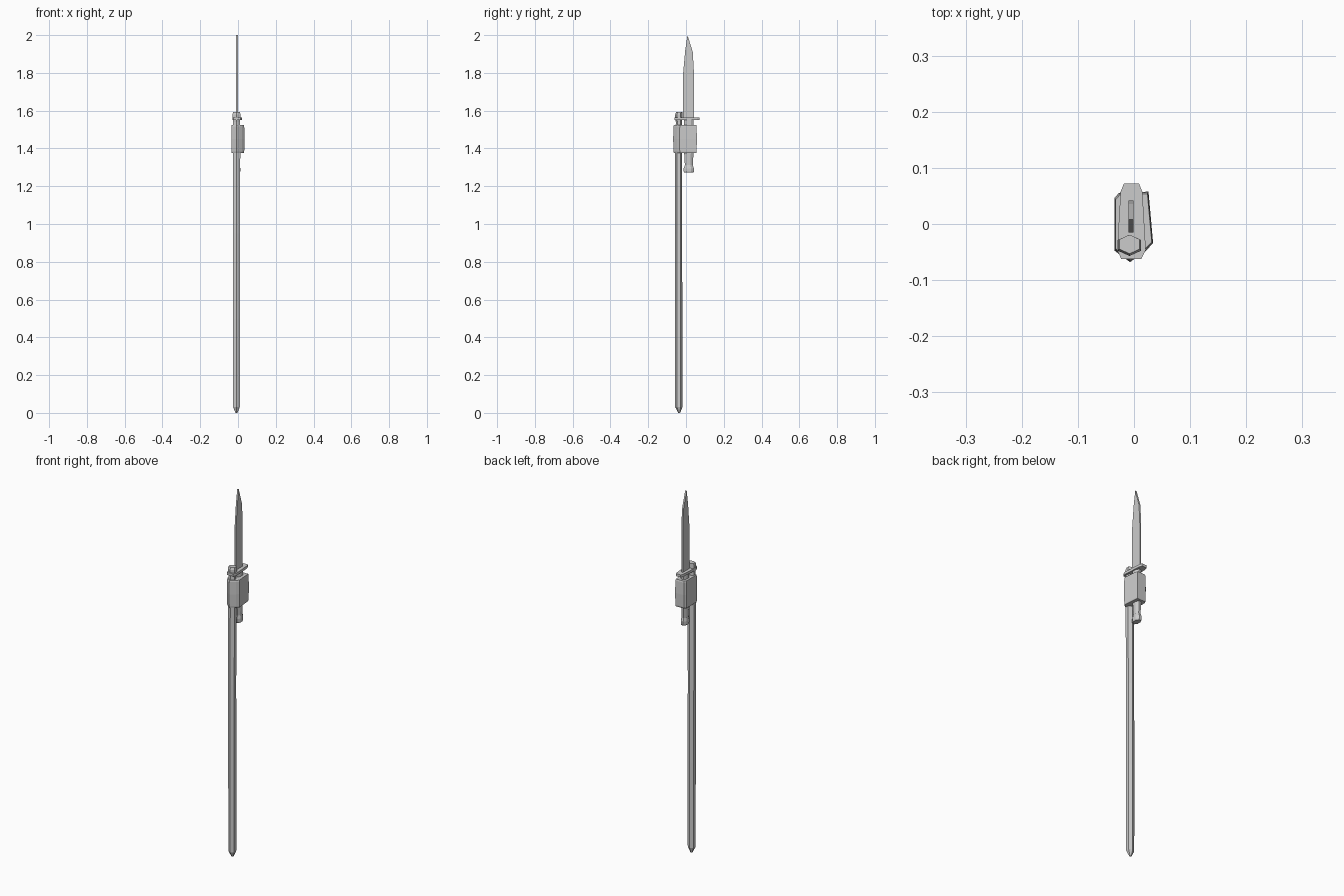
import bpy, bmesh, math


def loft(name, rings):
    """Skin a list of equal-sized rings of 3D points and cap both ends."""
    bm = bmesh.new()
    rows = [[bm.verts.new(p) for p in ring] for ring in rings]
    n = len(rows[0])
    for a, b in zip(rows, rows[1:]):
        for i in range(n):
            j = (i + 1) % n
            bm.faces.new((a[i], a[j], b[j], b[i]))
    bm.faces.new(rows[0][::-1])
    bm.faces.new(rows[-1])
    bmesh.ops.recalc_face_normals(bm, faces=bm.faces)
    mesh = bpy.data.meshes.new(name)
    bm.to_mesh(mesh)
    bm.free()
    obj = bpy.data.objects.new(name, mesh)
    bpy.context.collection.objects.link(obj)
    return obj


def ellipse(cx, cy, z, rx, ry, n=6, start=90):
    pts = []
    for i in range(n):
        a = math.radians(start + 360 * i / n)
        pts.append((cx + rx * math.cos(a), cy + ry * math.sin(a), z))
    return pts


# Hexagonal wooden pole, slightly uneven, cut to a blunt point at the foot
pole_rings = [
    (-0.008, -0.036, 0.0, 0.006, 0.005),
    (-0.008, -0.038, 0.03, 0.020, 0.019),
    (-0.008, -0.038, 0.50, 0.021, 0.019),
    (-0.008, -0.039, 0.95, 0.021, 0.018),
    (-0.007, -0.039, 1.38, 0.022, 0.018),
    (-0.008, -0.038, 1.54, 0.021, 0.016),
    (-0.008, -0.038, 1.565, 0.024, 0.019),
    (-0.008, -0.038, 1.58, 0.024, 0.019),
    (-0.008, -0.036, 1.592, 0.021, 0.017),
]
loft("pole", [ellipse(*r) for r in pole_rings])

# Binding wrapped around the pole and knife handle
wrap = [(-0.026, 0.054), (-0.034, 0.045), (-0.034, -0.046), (-0.007, -0.066),
        (0.021, -0.046), (0.033, -0.033), (0.025, 0.056)]


def wrap_ring(z, s):
    return [(-0.003 + (x + 0.003) * s, y * s, z) for x, y in wrap]


loft("binding", [wrap_ring(z, s) for z, s in
                 ((1.375, 0.96), (1.383, 1.0), (1.45, 1.03), (1.517, 1.0), (1.525, 0.96))])

# Knife handle with flared pommel
handle_rings = [
    (1.272, 0.015, 0.024), (1.278, 0.017, 0.027), (1.295, 0.017, 0.027),
    (1.312, 0.014, 0.021), (1.38, 0.016, 0.025), (1.552, 0.016, 0.025),
]
loft("knife_handle", [ellipse(-0.005, 0.015, z, rx / 0.924, ry / 0.924, 8, 22.5)
                      for z, rx, ry in handle_rings])

# Cross guard with a ring around the pole
guard = [(-0.018, 0.072), (-0.024, 0.057), (-0.030, -0.046), (-0.023, -0.062),
         (0.013, -0.062), (0.021, -0.046), (0.015, 0.057), (0.009, 0.072)]
loft("cross_guard", [[(x, y, z) for x, y in guard] for z in (1.551, 1.565)])

# Flat pointed blade
blade = [(-0.015, 1.55), (0.042, 1.55), (0.042, 1.80), (0.036, 1.91),
         (0.008, 2.0), (-0.004, 1.92), (-0.015, 1.80)]
loft("blade", [[(x, y, z) for y, z in blade] for x in (-0.010, -0.001)])
